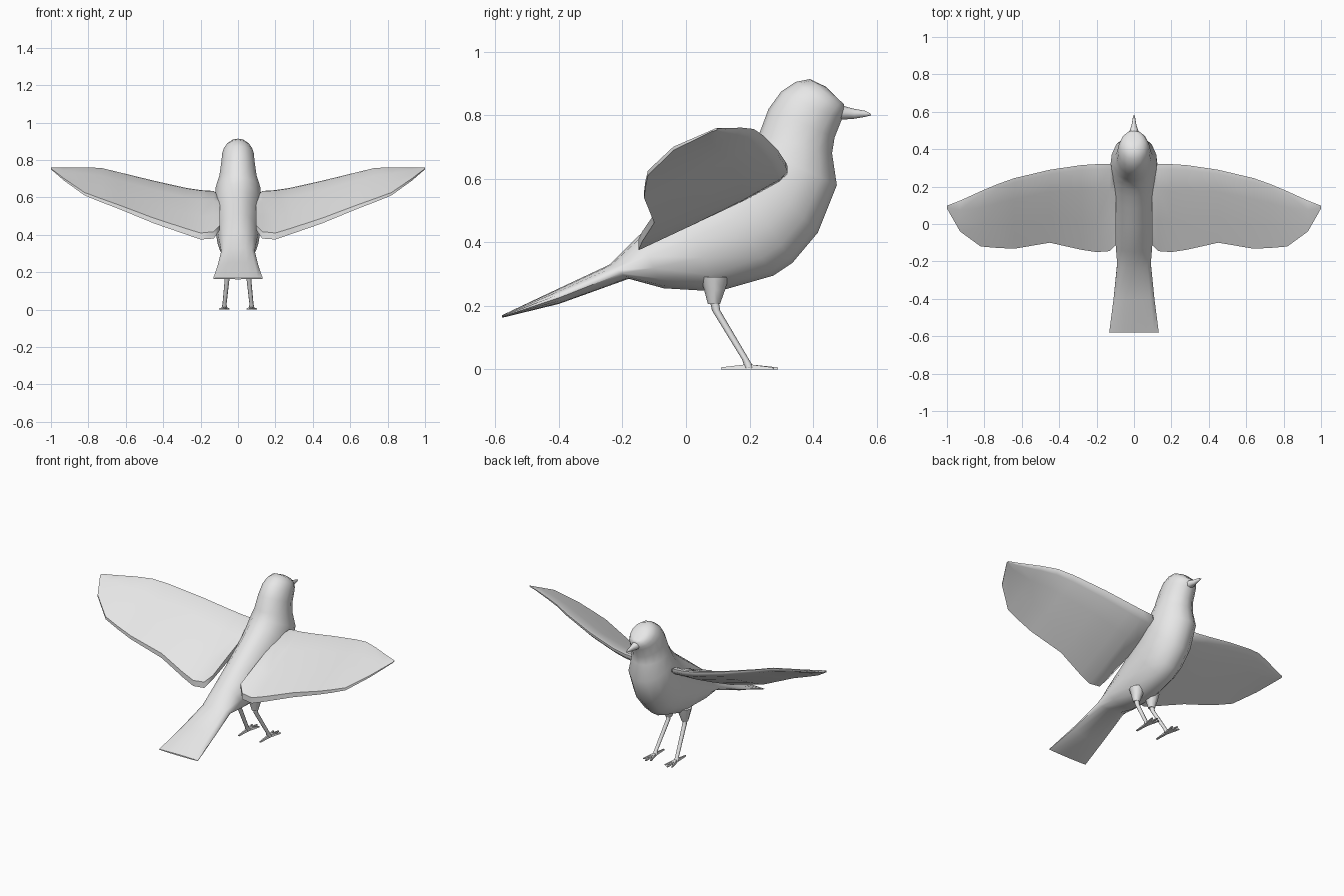
import bpy, bmesh, math
from mathutils import Vector

grey = bpy.data.materials.new("plain grey")
grey.diffuse_color = (0.8, 0.8, 0.8, 1)


def loft(name, rings, angle=60):
    """Skin a list of equal-length closed rings and cap both ends."""
    bm = bmesh.new()
    loops = [[bm.verts.new(p) for p in r] for r in rings]
    n = len(rings[0])
    for a, b in zip(loops, loops[1:]):
        for i in range(n):
            j = (i + 1) % n
            bm.faces.new((a[i], a[j], b[j], b[i]))
    bm.faces.new(loops[0])
    bm.faces.new(loops[-1])
    bmesh.ops.recalc_face_normals(bm, faces=bm.faces)
    mesh = bpy.data.meshes.new(name)
    bm.to_mesh(mesh)
    bm.free()
    return finish(name, mesh, angle)


def finish(name, mesh, angle):
    mesh.materials.append(grey)
    ob = bpy.data.objects.new(name, mesh)
    bpy.context.collection.objects.link(ob)
    bpy.ops.object.select_all(action='DESELECT')
    ob.select_set(True)
    bpy.context.view_layer.objects.active = ob
    bpy.ops.object.shade_smooth_by_angle(angle=math.radians(angle))
    return ob


def oval(top, bottom, half, n=14):
    """Oval ring between a top and a bottom (y, z) point."""
    t, b = Vector((0, *top)), Vector((0, *bottom))
    c, v = (t + b) / 2, (t - b) / 2
    return [c + v * math.cos(a) + Vector((half * math.sin(a), 0, 0))
            for a in (2 * math.pi * i / n for i in range(n))]


def tube(name, path, n=8):
    """Round limb through (x, y, z, radius) points, with level rings."""
    rings = [[(x + r * math.cos(2 * math.pi * i / n),
               y + r * math.sin(2 * math.pi * i / n), z) for i in range(n)]
             for x, y, z, r in path]
    return loft(name, rings)


# Tail, body and head: back point, belly point, half width
body = [
    ((-0.58, 0.170), (-0.58, 0.162), 0.136),
    ((-0.40, 0.255), (-0.40, 0.206), 0.112),
    ((-0.24, 0.330), (-0.18, 0.285), 0.092),
    ((-0.15, 0.420), (-0.07, 0.255), 0.100),
    ((-0.02, 0.520), (0.10, 0.245), 0.112),
    ((0.08, 0.595), (0.275, 0.295), 0.122),
    ((0.14, 0.640), (0.335, 0.335), 0.126),
    ((0.18, 0.675), (0.415, 0.430), 0.128),
    ((0.21, 0.705), (0.475, 0.580), 0.122),
    ((0.23, 0.740), (0.460, 0.680), 0.102),
    ((0.26, 0.820), (0.468, 0.730), 0.092),
    ((0.30, 0.875), (0.490, 0.785), 0.086),
    ((0.345, 0.905), (0.497, 0.800), 0.077),
    ((0.39, 0.914), (0.500, 0.815), 0.062),
    ((0.44, 0.890), (0.498, 0.828), 0.040),
    ((0.48, 0.850), (0.498, 0.835), 0.014),
]
loft("body", [oval(*s) for s in body])

# Beak
beak = [((0.46, 0.850), (0.46, 0.785), 0.035),
        ((0.50, 0.828), (0.49, 0.786), 0.024),
        ((0.53, 0.820), (0.53, 0.789), 0.013),
        ((0.565, 0.814), (0.565, 0.795), 0.007),
        ((0.583, 0.804), (0.583, 0.800), 0.002)]
loft("beak", [oval(*s, n=8) for s in beak])

# Wing stations: x, front edge y z, rear edge y z, thickness
wing = [
    (0.095, 0.29, 0.600, -0.11, 0.440, 0.035),
    (0.130, 0.32, 0.625, -0.145, 0.398, 0.052),
    (0.200, 0.32, 0.630, -0.150, 0.392, 0.050),
    (0.280, 0.315, 0.643, -0.138, 0.418, 0.045),
    (0.450, 0.290, 0.682, -0.100, 0.475, 0.040),
    (0.640, 0.245, 0.730, -0.132, 0.550, 0.030),
    (0.730, 0.213, 0.752, -0.128, 0.583, 0.027),
    (0.820, 0.175, 0.757, -0.120, 0.618, 0.022),
    (0.930, 0.125, 0.757, -0.040, 0.695, 0.016),
    (1.000, 0.098, 0.757, 0.083, 0.752, 0.006),
]
section = [(0, 0.35), (0.06, 0.8), (0.3, 1.05), (0.65, 0.95), (1, 0.7)]


def wing_ring(s, x, yf, zf, yr, zr, th):
    def pt(t, h):
        return (s * x, yf + (yr - yf) * t, zf + (zr - zf) * t + h * th / 2)
    return ([pt(t, h) for t, h in section]
            + [pt(t, -h) for t, h in reversed(section)])


for s, side in ((-1, "left"), (1, "right")):
    loft(side + "_wing", [wing_ring(s, *w) for w in wing])

    # Eye
    bm = bmesh.new()
    bmesh.ops.create_uvsphere(bm, u_segments=8, v_segments=6, radius=0.02)
    bmesh.ops.translate(bm, verts=bm.verts, vec=(s * 0.064, 0.408, 0.82))
    mesh = bpy.data.meshes.new(side + "_eye")
    bm.to_mesh(mesh)
    bm.free()
    finish(side + "_eye", mesh, 60)

    # Thigh and shin
    tube(side + "_thigh", [(s * 0.052, 0.09, 0.29, 0.045),
                           (s * 0.054, 0.09, 0.25, 0.033),
                           (s * 0.055, 0.088, 0.205, 0.019)])
    tube(side + "_shin", [(s * 0.055, 0.088, 0.22, 0.014),
                          (s * 0.056, 0.095, 0.185, 0.013),
                          (s * 0.072, 0.188, 0.03, 0.011),
                          (s * 0.073, 0.200, 0.004, 0.015)])

    # Toes: three forward, one back, each a tapering bar
    root = Vector((s * 0.073, 0.195, 0))
    for i, (dx, y) in enumerate([(-0.024, 0.275), (0, 0.29), (0.024, 0.275), (0, 0.11)]):
        tip = Vector((root.x + dx, y, 0))
        d = (tip - root).normalized()
        across = Vector((-d.y, d.x, 0))
        rings = []
        for p, w, h in ((root, 0.009, 0.016), (tip, 0.005, 0.006)):
            rings.append([p - across * w, p + across * w,
                          p + across * w * 0.6 + Vector((0, 0, h)),
                          p - across * w * 0.6 + Vector((0, 0, h))])
        loft(f"{side}_toe_{i + 1}", rings, 30)
